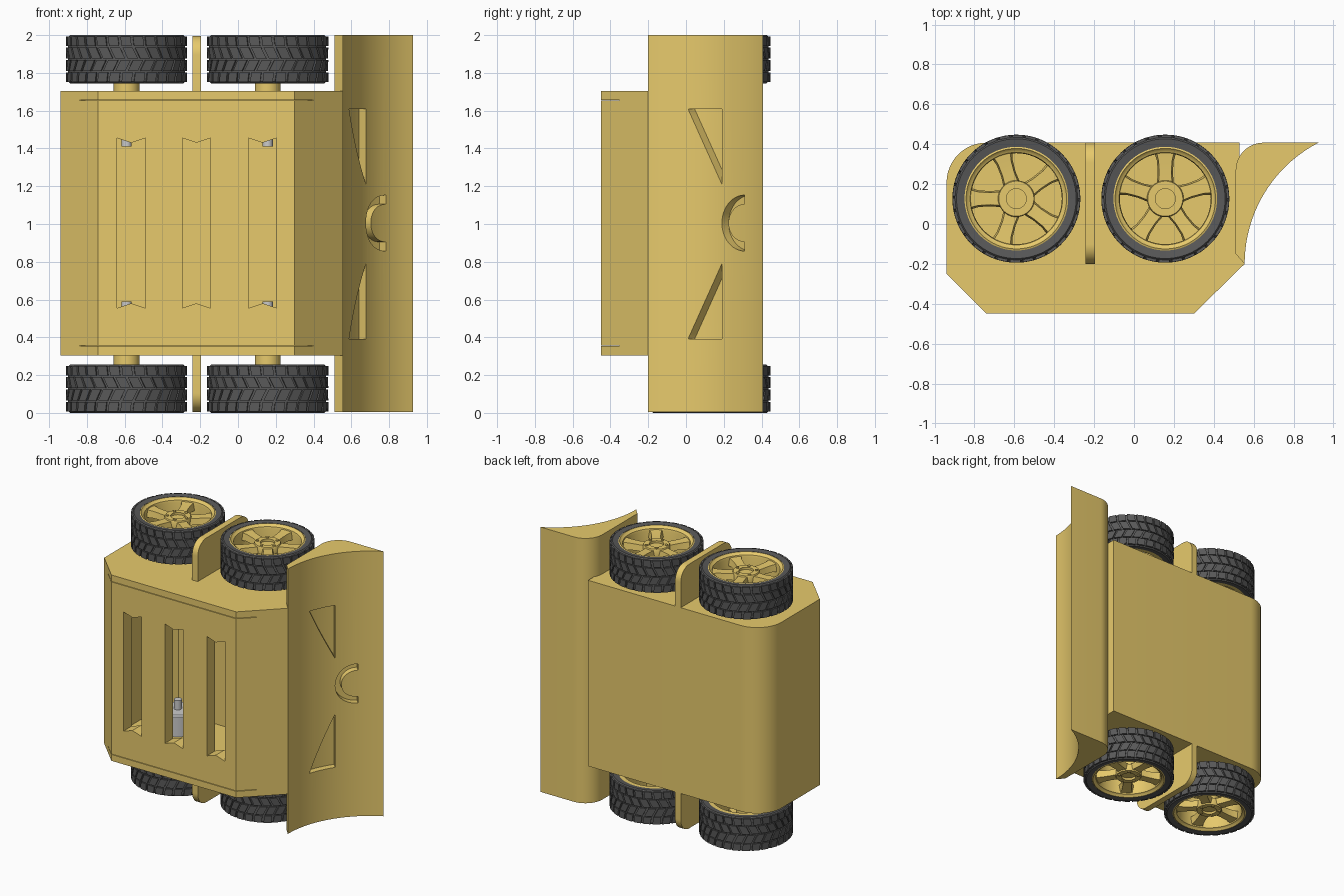
import bpy, bmesh
from math import sin, cos, pi, sqrt, radians
from mathutils import Vector

if "Cube" in bpy.data.objects:
    bpy.data.objects.remove(bpy.data.objects["Cube"])


def material(name, rgb):
    m = bpy.data.materials.new(name)
    m.diffuse_color = (*rgb, 1)
    m.use_nodes = True
    m.node_tree.nodes["Principled BSDF"].inputs["Base Color"].default_value = m.diffuse_color
    return m


GOLD = material("gold_plastic", (0.8, 0.59, 0.15))
BLACK = material("black_rubber", (0.1, 0.1, 0.1))


def loft(bm, rings, closed=False):
    """Skin equal-length rings; cap the ends unless the loft is closed."""
    vs = [[bm.verts.new(p) for p in r] for r in rings]
    n, m = len(vs), len(vs[0])
    for i in range(n if closed else n - 1):
        a, b = vs[i], vs[(i + 1) % n]
        for j in range(m):
            k = (j + 1) % m
            bm.faces.new((a[j], a[k], b[k], b[j]))
    if not closed:
        bm.faces.new(vs[0])
        bm.faces.new(vs[-1])


def finish(name, bm, mat=None, smooth=True):
    bmesh.ops.recalc_face_normals(bm, faces=bm.faces[:])
    me = bpy.data.meshes.new(name)
    bm.to_mesh(me)
    bm.free()
    ob = bpy.data.objects.new(name, me)
    bpy.context.collection.objects.link(ob)
    if mat:
        me.materials.append(mat)
    if smooth:
        shade(ob)
    return ob


def activate(ob):
    bpy.ops.object.select_all(action='DESELECT')
    ob.select_set(True)
    bpy.context.view_layer.objects.active = ob


def shade(ob):
    activate(ob)
    bpy.ops.object.shade_smooth_by_angle(angle=radians(30))


def solid(name, *rings, mat=GOLD, smooth=True):
    bm = bmesh.new()
    loft(bm, rings)
    return finish(name, bm, mat, smooth)


def prism(name, pts, lo, hi, axis='z', **kw):
    def place(p, t):
        return {'z': (p[0], p[1], t), 'y': (p[0], t, p[1]), 'x': (t, p[0], p[1])}[axis]
    return solid(name, [place(p, lo) for p in pts], [place(p, hi) for p in pts], **kw)


def cut(ob, cutter):
    cutter.hide_render = True
    mod = ob.modifiers.new("cut", 'BOOLEAN')
    mod.operation, mod.solver, mod.object = 'DIFFERENCE', 'EXACT', cutter
    activate(ob)
    bpy.ops.object.modifier_apply(modifier=mod.name)
    bpy.data.objects.remove(cutter)


def arc(cx, cy, r, a0, a1, n=12):
    return [(cx + r * cos(radians(a0 + (a1 - a0) * i / n)),
             cy + r * sin(radians(a0 + (a1 - a0) * i / n))) for i in range(n + 1)]


# Main body: hollow case
profile = [(-0.94, -0.25), (-0.74, -0.45), (0.30, -0.45), (0.555, -0.20), (0.53, -0.15), (0.53, 0.408)]
body = prism("body_case", profile + arc(-0.74, 0.208, 0.2, 90, 180), 0.305, 1.705, smooth=False)
cavity = [(-0.89, -0.24), (-0.79, -0.35), (0.35, -0.35), (0.48, -0.2), (0.48, 0.35), (-0.74, 0.35), (-0.89, 0.2)]
cut(body, prism("cavity_cutter", cavity, 0.36, 1.64, smooth=False))

# Notched front slots and lid seams
for x in (-0.565, -0.22, 0.13):
    slot = [(x - 0.075, 0.555), (x, 0.58), (x + 0.075, 0.555),
            (x + 0.075, 1.455), (x, 1.43), (x - 0.075, 1.455)]
    cut(body, prism("slot_cutter", slot, -0.5, -0.3, 'y', smooth=False))
for z in (0.355, 1.655):
    seam = [(-0.85, -0.46), (0.42, -0.46), (0.42, -0.352), (-0.85, -0.352)]
    cut(body, prism("seam_cutter", seam, z - 0.002, z + 0.002, smooth=False))
shade(body)

# Curved front plow
R = 0.684


def plow_x(y):
    return 0.555 + R - sqrt(R * R - (y + 0.2) ** 2)


ys = [-0.2 + 0.608 * i / 32 for i in range(33)]
plow = prism("plow", [(plow_x(y), y) for y in ys] + arc(0.65, 0.268, 0.14, 90, 180) + [(0.51, -0.15)],
             0.005, 2.0, smooth=False)


def recess(sections):
    """Cut a shallow pocket following the plow curve; sections are pairs of (y, z)."""
    d = Vector((-1, 1, 0)).normalized()
    rings = []
    for a, b in sections:
        pa, pb = (Vector((plow_x(y), y, z)) for y, z in (a, b))
        rings.append([pa - d * 0.06, pb - d * 0.06, pb + d * 0.05, pa + d * 0.05])
    cut(plow, solid("recess_cutter", *rings, smooth=False))


# Plow pockets: two triangles and a half ring
for s in (-1, 1):
    tri = [0.012 + 0.178 * i / 10 for i in range(11)]
    recess([((y, 1 + s * 0.61), (y, 1 + s * (0.61 - 0.4 * (y - 0.01) / 0.18))) for y in tri])
half = [radians(90 + 180 * i / 24) for i in range(25)]
recess([((0.31 + 0.12 * cos(a), 1.005 + 0.148 * sin(a)),
         (0.31 + 0.085 * cos(a), 1.005 + 0.1 * sin(a))) for a in half])
shade(plow)


def lathe(bm, c, s, prof, n=64, solid_end=False):
    """Turn (radius, height) points round a vertical axis; heights run out from z = 1."""
    def pt(r, h, a):
        return (c[0] + r * cos(a), c[1] + r * sin(a), 1 + s * h)
    angles = [2 * pi * i / n for i in range(n)]
    if solid_end:
        loft(bm, [[pt(r, h, a) for a in angles] for r, h in prof])
    else:
        loft(bm, [[pt(r, h, a) for r, h in prof] for a in angles], closed=True)


def tyre(name, c, s):
    bm = bmesh.new()
    lathe(bm, c, s, [(0.26, 0.75), (0.30, 0.745), (0.31, 0.755), (0.31, 0.99), (0.30, 1.0), (0.26, 0.994)], 72)
    # Tread blocks: slanted rows forming chevrons
    rows = [(0.752, 0.803, 0.02), (0.810, 0.868, 0.09), (0.876, 0.935, -0.09), (0.942, 0.993, -0.02)]
    n = 30
    for k, (h0, h1, skew) in enumerate(rows):
        for i in range(n):
            a = 2 * pi * (i + 0.5 * (k in (0, 3))) / n
            w = 0.4 * 2 * pi / n
            corners = [(a - w, h0), (a + w, h0), (a + w + skew, h1), (a - w + skew, h1)]
            loft(bm, [[(c[0] + r * cos(t), c[1] + r * sin(t), 1 + s * h) for t, h in corners]
                      for r in (0.3, 0.321)])
    finish(name, bm, BLACK)


def rim(name, c, s, start):
    bm = bmesh.new()
    lathe(bm, c, s, [(0.262, 0.75), (0.262, 0.992), (0.252, 0.996), (0.242, 0.984),
                     (0.232, 0.98), (0.228, 0.965), (0.228, 0.75)])
    # Hub ring and bolts
    lathe(bm, c, s, [(0.05, 0.92), (0.05, 0.972), (0.088, 0.972), (0.092, 0.965), (0.092, 0.92)], 40)
    lathe(bm, c, s, [(0.052, 0.92), (0.052, 0.955)], 32, True)
    for k in range(5):
        a = start + 2 * pi * k / 5
        u, v = Vector((cos(a), sin(a), 0)), Vector((-sin(a), cos(a), 0))
        base = Vector((c[0], c[1], 1))
        b = base + (u * cos(pi / 5) + v * sin(pi / 5)) * 0.071
        lathe(bm, b, s, [(0.011, 0.96), (0.011, 0.978)], 10, True)
        # Flared spoke
        rings = []
        for r, w, lo, hi in ((0.06, 0.044, 0.915, 0.962), (0.13, 0.038, 0.92, 0.964),
                             (0.19, 0.042, 0.92, 0.968), (0.236, 0.056, 0.915, 0.972)):
            rings.append([base + u * r + v * q * w + Vector((0, 0, s * h))
                          for q, h in ((-1, lo), (1, lo), (0.8, hi), (-0.8, hi))])
        loft(bm, rings)
    finish(name, bm, GOLD)


# Wheels, axles, motors and side fins on both ends
for s, end in ((1, "upper"), (-1, "lower")):
    for x, start, pos in ((-0.59, pi, "rear"), (0.157, pi / 2, "front")):
        c = (x, 0.127)
        tyre(f"{end}_{pos}_tyre", c, s)
        rim(f"{end}_{pos}_rim", c, s, start)
        bm = bmesh.new()
        lathe(bm, c, s, [(0.068, 0.66), (0.068, 0.93)], 32, True)
        finish(f"{end}_{pos}_axle", bm, GOLD)
        bm = bmesh.new()
        lathe(bm, c, s, [(0.12, 0.645), (0.12, 0.49), (0.11, 0.48), (0.027, 0.48), (0.027, 0.41)], 32, True)
        finish(f"{end}_{pos}_motor", bm)
    fin = [(-0.2, 1 + s * 0.69), (0.408, 1 + s * 0.69)]
    fin += [(y, 1 + s * h) for y, h in arc(0.308, 0.895, 0.1, 0, 90) + arc(-0.1, 0.895, 0.1, 90, 180)]
    prism(f"{end}_fin", fin, -0.242, -0.195, 'x')
